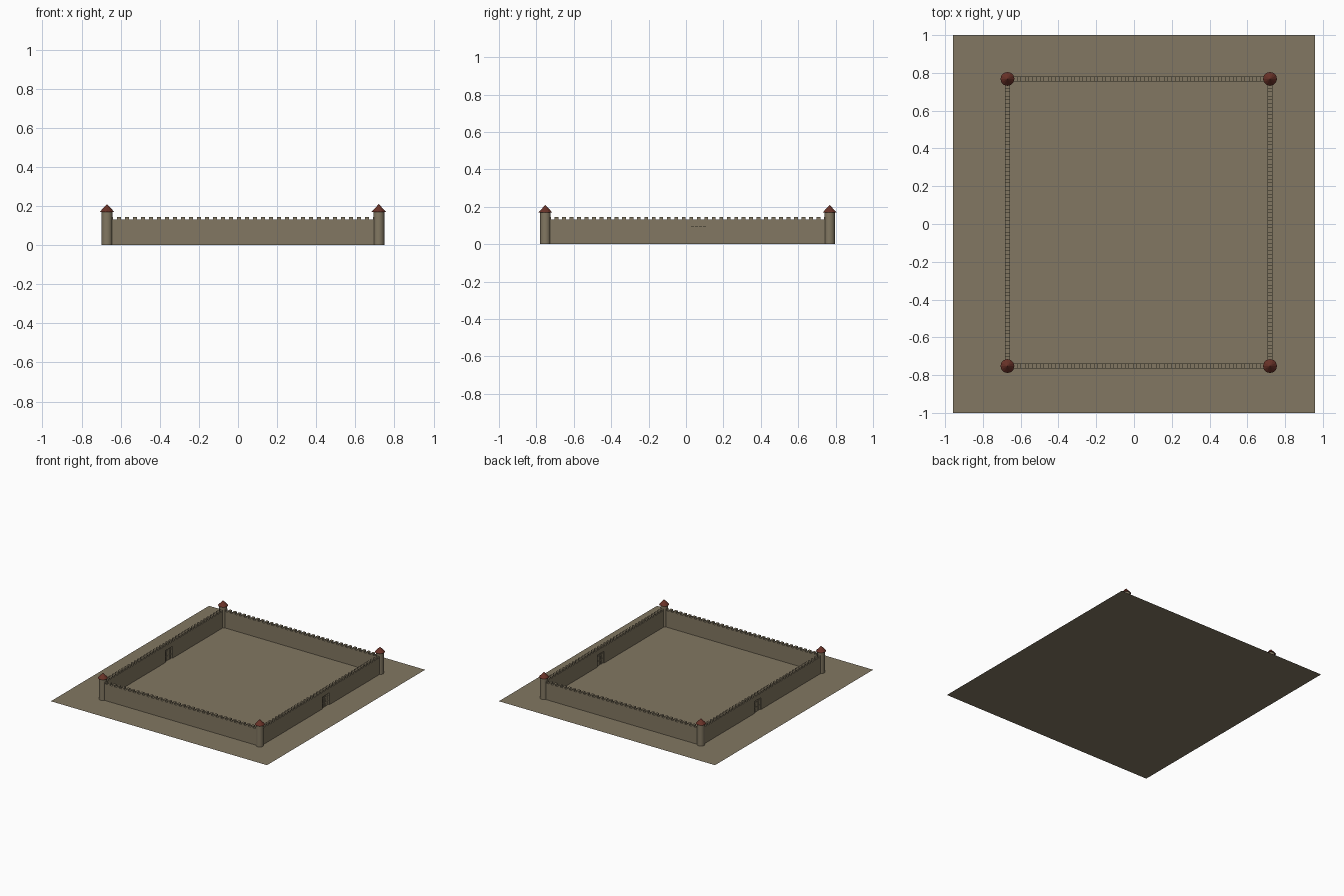
import bpy, bmesh
from mathutils import Matrix, Vector

if "Cube" in bpy.data.objects:
    bpy.data.objects.remove(bpy.data.objects["Cube"])

X0, X1, Y0, Y1 = -0.67, 0.72, -0.752, 0.768   # tower centres
THICK, WALL_H, TOP_H = 0.025, 0.132, 0.145
GATE0, GATE1, GATE_H = 0.025, 0.11, 0.095     # gate opening along y


def material(name, rgb):
    m = bpy.data.materials.new(name)
    m.diffuse_color = (*rgb, 1)
    m.use_nodes = True
    m.node_tree.nodes["Principled BSDF"].inputs["Base Color"].default_value = m.diffuse_color
    return m


stone = material("sandy stone", (0.225, 0.187, 0.122))
tile = material("dark red tile", (0.14, 0.032, 0.021))


def finish(name, bm, mat):
    me = bpy.data.meshes.new(name)
    bm.to_mesh(me)
    bm.free()
    me.materials.append(mat)
    ob = bpy.data.objects.new(name, me)
    bpy.context.collection.objects.link(ob)
    return ob


def box(bm, lo, hi):
    lo, hi = Vector(lo), Vector(hi)
    bmesh.ops.create_cube(bm, size=1, matrix=Matrix.Translation((lo + hi) / 2)
                          @ Matrix.Diagonal((*(hi - lo), 1)))


def wall(name, axis, a, b, c, count, gate=False):
    """Straight wall along an axis from a to b, centred on c across it."""
    bm = bmesh.new()
    h = THICK / 2

    def piece(s, e, z0, z1, t=h):
        if axis == 'X':
            box(bm, (s, c - t, z0), (e, c + t, z1))
        else:
            box(bm, (c - t, s, z0), (c + t, e, z1))
    if gate:
        piece(a, GATE0, 0, WALL_H)
        piece(GATE1, b, 0, WALL_H)
        piece(GATE0, GATE1, GATE_H, WALL_H)
    else:
        piece(a, b, 0, WALL_H)
    # battlements
    pitch = (b - a) / count
    for i in range(count):
        s = a + (i + 0.25) * pitch
        piece(s, s + pitch / 2, WALL_H, TOP_H)
    finish(name, bm, stone)
    # recessed gate with raised bars
    if gate:
        bm = bmesh.new()
        piece(GATE0, GATE1, 0, GATE_H, 0.003)
        w = GATE1 - GATE0
        for i in range(5):
            s = GATE0 + w * i / 4
            piece(s - 0.003, s + 0.003, 0, GATE_H, 0.006)
        for z in (0.035, 0.075):
            piece(GATE0, GATE1, z - 0.003, z + 0.003, 0.0055)
        finish(name + "_gate", bm, stone)


# ground sheet
bm = bmesh.new()
bmesh.ops.create_grid(bm, x_segments=1, y_segments=1, size=1,
                      matrix=Matrix.Diagonal((0.957, 1, 1, 1)))
finish("ground_sheet", bm, stone)

# curtain walls
wall("front_wall", 'X', X0, X1, Y0, 34)
wall("back_wall", 'X', X0, X1, Y1, 34)
wall("left_wall", 'Y', Y0, Y1, X0, 38, True)
wall("right_wall", 'Y', Y0, Y1, X1, 38, True)

# corner towers with pointed roofs
for side, x in (("left", X0), ("right", X1)):
    for end, y in (("front", Y0), ("back", Y1)):
        for part, r1, r2, z0, z1, n, mat in (
                ("tower", 0.028, 0.028, 0, 0.172, 24, stone),
                ("roof", 0.037, 0, 0.17, 0.21, 12, tile)):
            bm = bmesh.new()
            bmesh.ops.create_cone(bm, cap_ends=True, segments=n, radius1=r1, radius2=r2,
                                  depth=z1 - z0,
                                  matrix=Matrix.Translation((x, y, (z0 + z1) / 2)))
            bmesh.ops.remove_doubles(bm, verts=bm.verts, dist=1e-5)
            ob = finish(f"{end}_{side}_{part}", bm, mat)
            if part == "tower":
                for p in ob.data.polygons:
                    p.use_smooth = abs(p.normal.z) < 0.5
